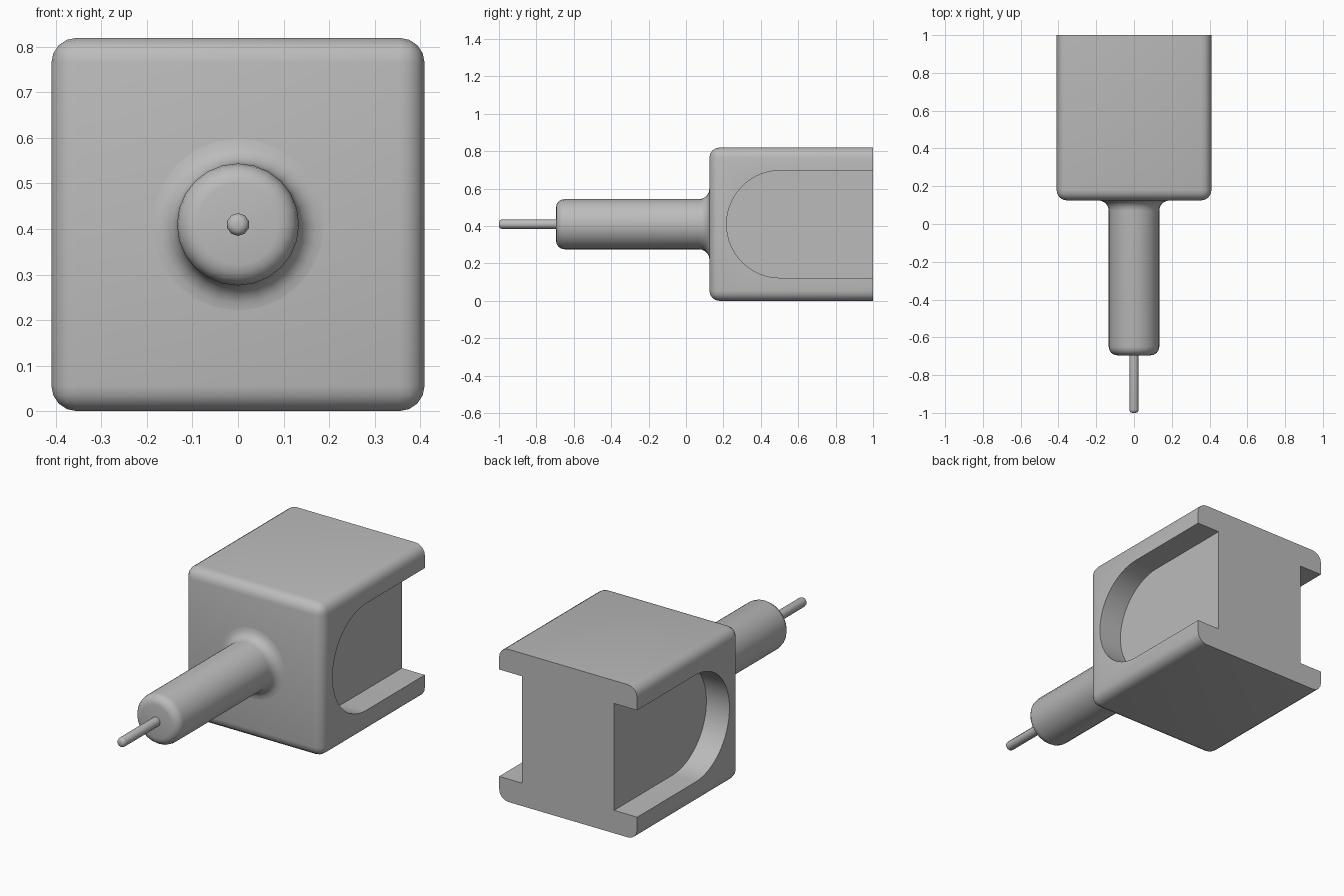
import bpy, bmesh, math
from mathutils import Vector

cube = bpy.data.objects.get("Cube")
if cube:
    bpy.data.objects.remove(cube, do_unlink=True)

MID_Z = 0.41      # height of the shaft axis
HALF = 0.41       # half width of the block
FRONT, BACK = 0.125, 1.0

grey = bpy.data.materials.new("plain grey")
grey.use_nodes = True
GREY = (0.5, 0.5, 0.5, 1)
grey.diffuse_color = GREY
grey.node_tree.nodes["Principled BSDF"].inputs["Base Color"].default_value = GREY


def finish(name, bm):
    bmesh.ops.recalc_face_normals(bm, faces=bm.faces[:])
    mesh = bpy.data.meshes.new(name)
    bm.to_mesh(mesh)
    bm.free()
    mesh.materials.append(grey)
    ob = bpy.data.objects.new(name, mesh)
    bpy.context.scene.collection.objects.link(ob)
    return ob


def smooth(ob, angle=35):
    bpy.ops.object.select_all(action="DESELECT")
    ob.select_set(True)
    bpy.context.view_layer.objects.active = ob
    bpy.ops.object.shade_smooth_by_angle(angle=math.radians(angle))


def arc(cy, cr, rad, start, end, steps):
    """Points (y, radius) along an arc, angles in degrees."""
    angles = [math.radians(start + (end - start) * i / steps) for i in range(steps + 1)]
    return [(cy + rad * math.cos(a), cr + rad * math.sin(a)) for a in angles]


def lathe(name, profile, sides):
    """Turn a (y, radius) profile around the shaft axis and cap both ends."""
    bm = bmesh.new()
    rings = []
    for y, r in profile:
        turns = [2 * math.pi * i / sides for i in range(sides)]
        rings.append([bm.verts.new((r * math.sin(t), y, MID_Z + r * math.cos(t))) for t in turns])
    for a, b in zip(rings, rings[1:]):
        for i in range(sides):
            j = (i + 1) % sides
            bm.faces.new((a[i], a[j], b[j], b[i]))
    bm.faces.new(rings[0])
    bm.faces.new(rings[-1])
    return finish(name, bm)


# Block with every edge rounded except those around the flat back
bm = bmesh.new()
bmesh.ops.create_cube(bm, size=1)
for v in bm.verts:
    v.co = Vector((v.co.x * 2 * HALF, FRONT + (v.co.y + 0.5) * (BACK - FRONT),
                   MID_Z + v.co.z * 2 * HALF))
rounded = [e for e in bm.edges if any(v.co.y < BACK - 0.01 for v in e.verts)]
bmesh.ops.bevel(bm, geom=rounded, offset=0.055, segments=4, profile=0.5, affect="EDGES")
block = finish("block", bm)

# Round-ended side slots, open at the back, leaving a central web
SLOT_R, WEB = 0.287, 0.273
outline = arc(0.217 + SLOT_R, MID_Z, SLOT_R, 90, 270, 32)
outline = [(1.2, MID_Z + SLOT_R)] + outline + [(1.2, MID_Z - SLOT_R)]
for side, label in ((1, "left"), (-1, "right")):
    bm = bmesh.new()
    face = bm.faces.new([bm.verts.new((side * WEB, y, z)) for y, z in outline])
    ext = bmesh.ops.extrude_face_region(bm, geom=[face])
    moved = [g for g in ext["geom"] if isinstance(g, bmesh.types.BMVert)]
    bmesh.ops.translate(bm, verts=moved, vec=(side * 0.3, 0, 0))
    cutter = finish(label + "_slot_cutter", bm)
    mod = block.modifiers.new(label + " slot", "BOOLEAN")
    mod.operation, mod.solver, mod.object = "DIFFERENCE", "EXACT", cutter
    bpy.context.view_layer.objects.active = block
    bpy.ops.object.modifier_apply(modifier=mod.name)
    bpy.data.objects.remove(cutter, do_unlink=True)
smooth(block)

# Shaft with a rounded nose and a fillet flaring into the block
R, NOSE, FLARE = 0.134, 0.045, 0.055
profile = arc(-0.695 + NOSE, R - NOSE, NOSE, 180, 90, 4)
profile += arc(FRONT - FLARE, R + FLARE, FLARE, 270, 360, 5)
profile.append((FRONT + 0.02, R + FLARE))
smooth(lathe("shaft", profile, 24))

# Thin pin with a rounded tip
PIN, TIP = 0.025, 0.016
profile = arc(-1 + TIP, PIN - TIP, TIP, 180, 90, 3) + [(-0.67, PIN)]
smooth(lathe("pin", profile, 10), 40)
